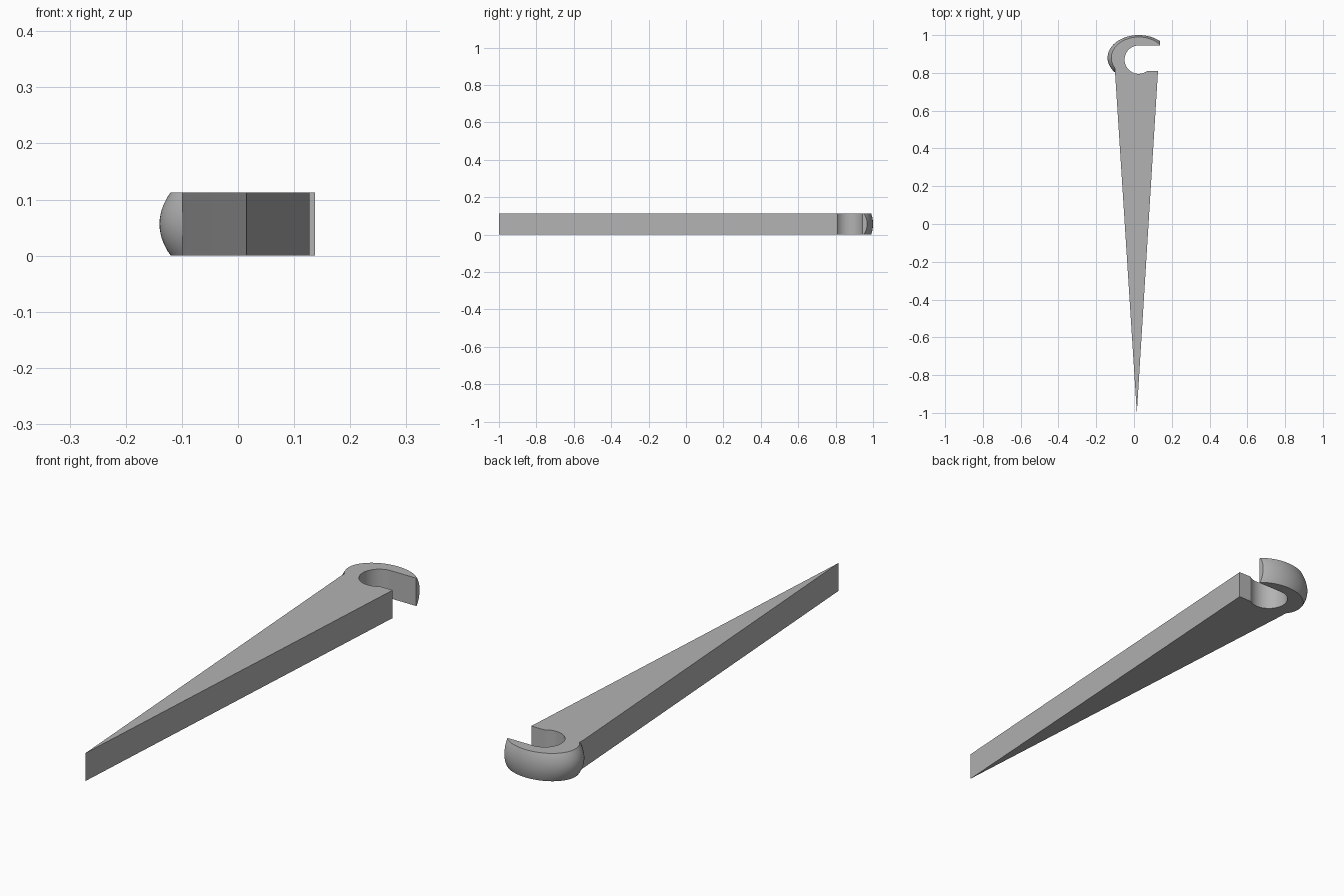
import bpy, bmesh
from math import sin, cos, pi, acos, asin, radians

cube = bpy.data.objects.get("Cube")
if cube:
    bpy.data.objects.remove(cube, do_unlink=True)

HEIGHT, LAYERS, ARC = 0.113, 14, 40
HOLE = (0.025, 0.87)
HOLE_R = 0.075
TOP, LIP = HOLE[1] + HOLE_R, 0.81       # upper and lower edge of the slot
LEFT, TIP_X = -0.10, 0.137


def arc(centre, rx, ry, start, end, count=ARC):
    for i in range(count + 1):
        a = start + (end - start) * i / count
        yield centre[0] + rx * cos(a), centre[1] + ry * sin(a)


def outline(bulge):
    """Plan of the hooked wedge; bulge 0..1 swells the outer rim."""
    rx, ry = 0.145 + 0.02 * bulge, 0.11 + 0.01 * bulge
    centre = (HOLE[0], 0.88)
    pts = [(0.015, -1), (0.127, LIP)]
    # round socket, open on the left side
    start = asin((LIP - HOLE[1]) / HOLE_R)
    pts += arc(HOLE, HOLE_R, HOLE_R, start, -1.5 * pi)
    # hook tip, then the rim back around to the shaft
    pts.append((TIP_X, TOP))
    first = acos((TIP_X - centre[0]) / rx)
    last = 2 * pi - acos((LEFT - centre[0]) / rx)
    pts += arc(centre, rx, ry, first, last)
    pts.append((LEFT, 0.798))
    return pts


# Stack the outlines so only the rim is rounded
bm = bmesh.new()
rings = []
for k in range(LAYERS + 1):
    t = k / LAYERS
    rings.append([bm.verts.new((x, y, t * HEIGHT))
                  for x, y in outline(1 - (2 * t - 1) ** 2)])
n = len(rings[0])
for low, high in zip(rings, rings[1:]):
    for i in range(n):
        j = (i + 1) % n
        bm.faces.new((low[i], low[j], high[j], high[i]))
bm.faces.new(rings[0][::-1])
bm.faces.new(rings[-1])
# Clean the flat sides
bmesh.ops.dissolve_limit(bm, angle_limit=radians(0.5), verts=bm.verts, edges=bm.edges)
bmesh.ops.recalc_face_normals(bm, faces=bm.faces)
mesh = bpy.data.meshes.new("hooked_wedge")
bm.to_mesh(mesh)
bm.free()

grey = bpy.data.materials.new("plain grey")
grey.use_nodes = True
colour = (0.45, 0.45, 0.45, 1)
grey.diffuse_color = colour
grey.node_tree.nodes["Principled BSDF"].inputs["Base Color"].default_value = colour
mesh.materials.append(grey)

wedge = bpy.data.objects.new("hooked_wedge", mesh)
bpy.context.collection.objects.link(wedge)
bpy.ops.object.select_all(action='DESELECT')
wedge.select_set(True)
bpy.context.view_layer.objects.active = wedge
bpy.ops.object.shade_smooth_by_angle(angle=radians(30))
